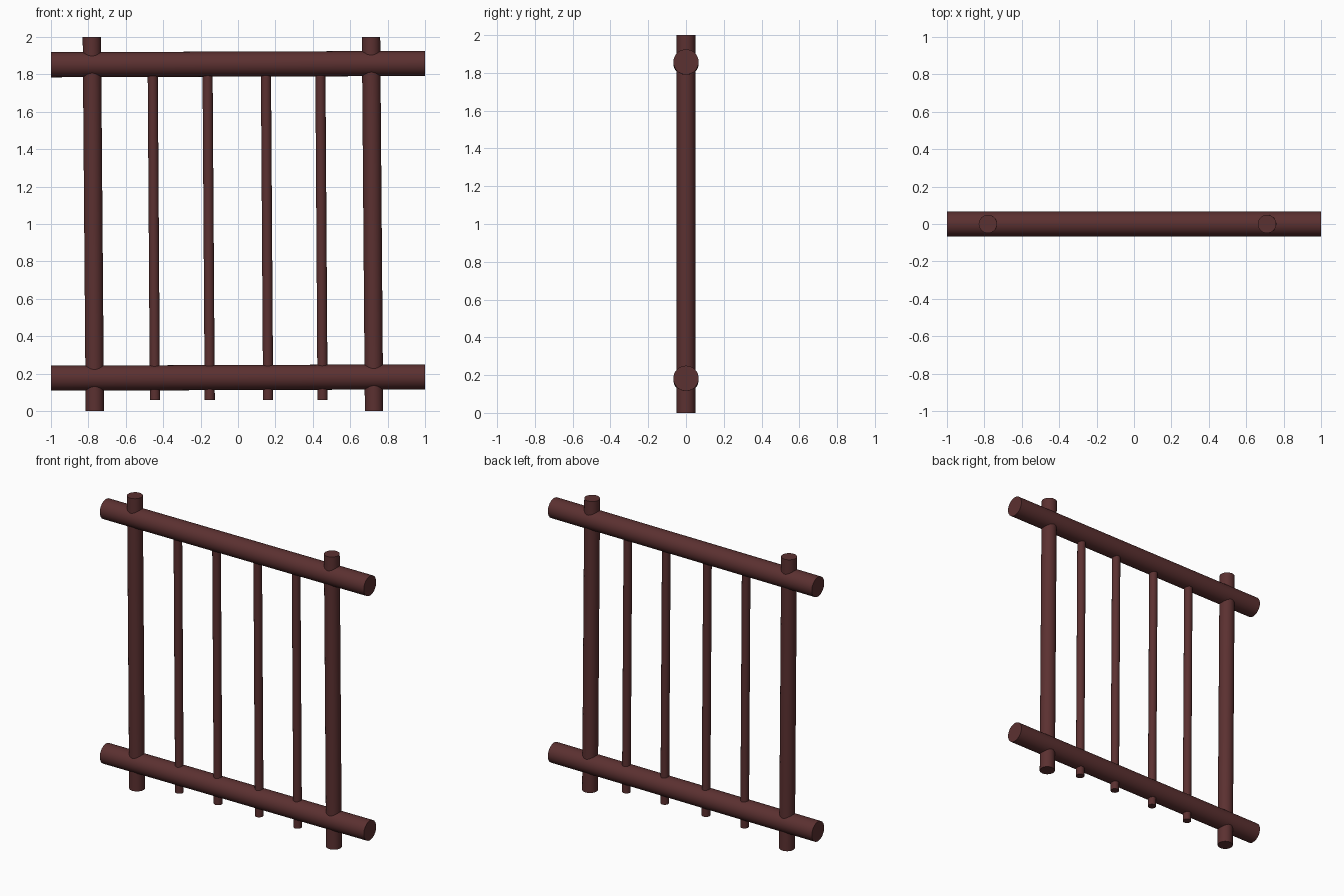
import bpy
import math
from mathutils import Vector

if "Cube" in bpy.data.objects:
    bpy.data.objects.remove(bpy.data.objects["Cube"])

wood = bpy.data.materials.new("dark red brown wood")
wood.diffuse_color = (0.105, 0.030, 0.030, 1)
wood.use_nodes = True
wood.node_tree.nodes["Principled BSDF"].inputs["Base Color"].default_value = wood.diffuse_color


def rod(name, a, b, radius, sides=32):
    """Capped cylinder running from point a to point b."""
    a, b = Vector(a), Vector(b)
    bpy.ops.mesh.primitive_cylinder_add(
        vertices=sides, radius=radius, depth=(b - a).length,
        location=(a + b) / 2,
        rotation=(b - a).to_track_quat('Z', 'Y').to_euler())
    ob = bpy.context.object
    ob.name = name
    ob.data.materials.append(wood)
    bpy.ops.object.shade_smooth_by_angle(angle=math.radians(40))
    return ob


# Horizontal rails, rising very slightly to the right
rod("top_rail", (-1, 0, 1.851), (1, 0, 1.858), 0.067)
rod("bottom_rail", (-1, 0, 0.176), (1, 0, 0.183), 0.067)

# Thick end posts, leaning slightly left
for name, x in (("left_post", -0.765), ("right_post", 0.727)):
    rod(name, (x, 0, 0), (x - 0.016, 0, 2), 0.049)

# Thin bars, ending inside the top rail
for i, x in enumerate((-0.444, -0.151, 0.161, 0.452)):
    rod(f"bar_{i + 1}", (x, 0, 0.06), (x - 0.012, 0, 1.86), 0.027, 24)
